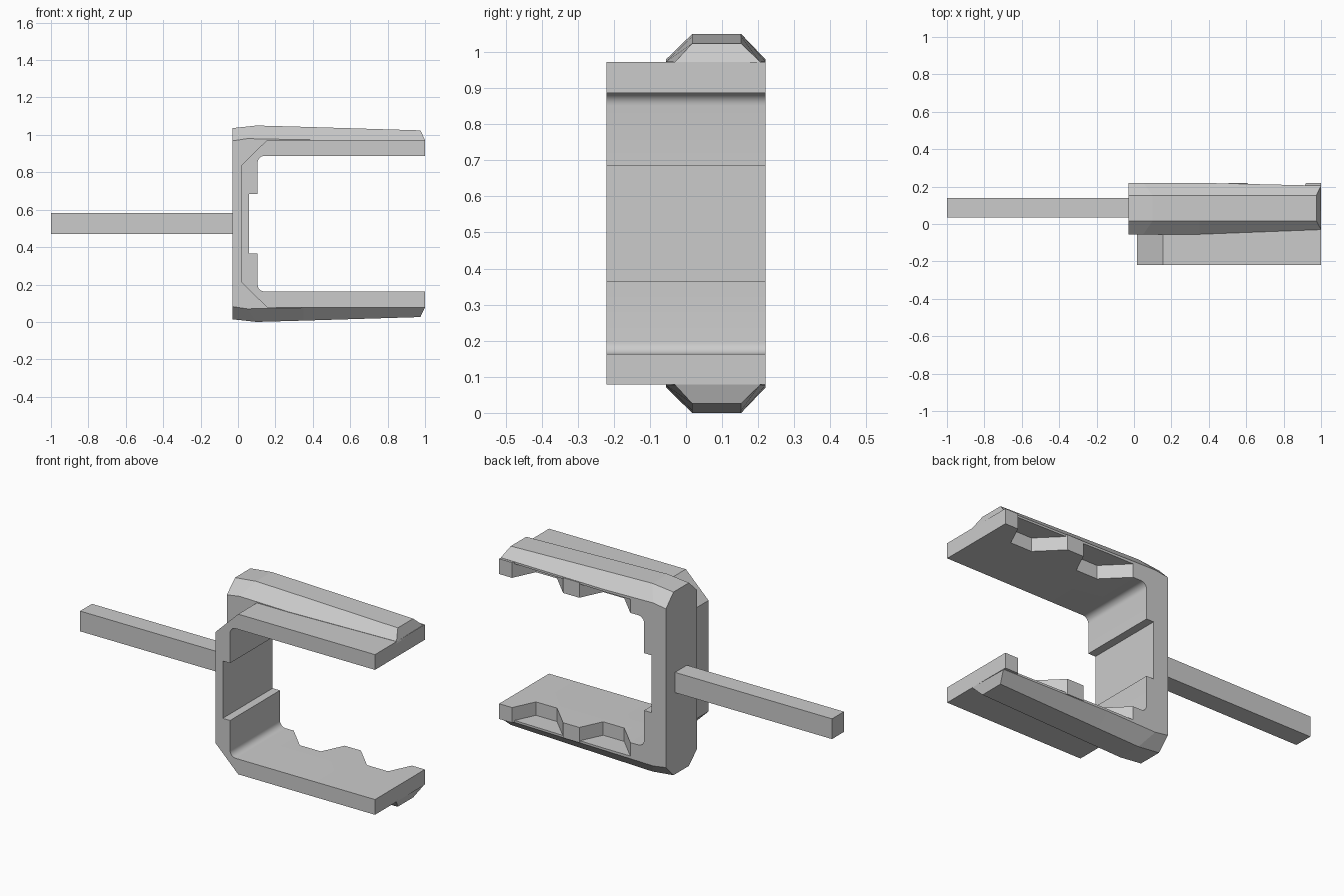
import bpy, bmesh, math
from mathutils import Vector

if "Cube" in bpy.data.objects:
    bpy.data.objects.remove(bpy.data.objects["Cube"], do_unlink=True)

MID = 0.525  # height of the symmetry plane

metal = bpy.data.materials.new("light_grey")
metal.use_nodes = True
grey = (0.6, 0.6, 0.6, 1)
metal.diffuse_color = grey
metal.node_tree.nodes["Principled BSDF"].inputs["Base Color"].default_value = grey


def finish(name, bm):
    bmesh.ops.recalc_face_normals(bm, faces=bm.faces)
    mesh = bpy.data.meshes.new(name)
    bm.to_mesh(mesh)
    bm.free()
    mesh.materials.append(metal)
    obj = bpy.data.objects.new(name, mesh)
    bpy.context.collection.objects.link(obj)
    return obj


def loft(name, *rings):
    """Skin a closed solid through rings of matching points."""
    bm = bmesh.new()
    loops = [[bm.verts.new(p) for p in ring] for ring in rings]
    for a, b in zip(loops, loops[1:]):
        for i in range(len(a)):
            j = (i + 1) % len(a)
            bm.faces.new((a[i], a[j], b[j], b[i]))
    bm.faces.new(loops[0])
    bm.faces.new(loops[-1])
    return finish(name, bm)


def smooth(obj):
    bpy.ops.object.select_all(action='DESELECT')
    bpy.context.view_layer.objects.active = obj
    obj.select_set(True)
    bpy.ops.object.shade_smooth_by_angle(angle=math.radians(25))


def bracket(name, outer, y0, y1):
    """C-shaped slab; outer lists the upper half of its outside edge."""
    r = 0.035
    fillet = [(0.105 + r - r * math.cos(t), 0.887 - r + r * math.sin(t))
              for t in (math.radians(90 - 15 * k) for k in range(7))]
    upper = outer + [(1, 0.972), (1, 0.887)] + fillet
    upper += [(0.105, 0.685), (0.06, 0.685)]
    profile = upper + [(x, 2 * MID - z) for x, z in reversed(upper)]
    return loft(name, *[[(x, y, z) for x, z in profile] for y in (y0, y1)])


# Front half of the body, with chamfered outer corners
front = bracket("front_bracket", [(0.015, 0.835), (0.155, 0.972)], -0.22, -0.055)

# Rear half of the body, square behind the spine
rear = bracket("rear_bracket", [(-0.03, 0.966), (0.05, 0.972)], -0.055, 0.22)

# Pad pockets cut through the rear edges of both arms
for k in range(2):
    outline = [(0.92, 0.3), (0.92, 0.22), (0.86, 0.095), (0.73, 0.095),
               (0.605, 0.22), (0.605, 0.3)]
    cutter = loft("pocket_cutter", *[[(x - 0.415 * k, y, z) for x, y in outline]
                                     for z in (-0.1, 1.2)])
    cutter.hide_render = True
    mod = rear.modifiers.new("pocket", 'BOOLEAN')
    mod.operation = 'DIFFERENCE'
    mod.solver = 'EXACT'
    mod.object = cutter
    bpy.context.view_layer.objects.active = rear
    bpy.ops.object.modifier_apply(modifier=mod.name)
    bpy.data.objects.remove(cutter, do_unlink=True)
for part in (front, rear):
    smooth(part)


# Chamfered ribs along the outside of each arm
def rib_ring(x, x_ridge, y0, y1, shoulder, ridge):
    return [(x, y0, 0.962), (x, y0, shoulder), (x_ridge, 0.017, ridge),
            (x_ridge, 0.153, ridge), (x, y1, shoulder), (x, y1, 0.962)]


stations = [rib_ring(-0.03, -0.03, -0.055, 0.22, 0.968, 1.036),
            rib_ring(0.05, 0.1, -0.055, 0.22, 0.98, 1.05),
            rib_ring(0.35, 0.35, -0.055, 0.22, 0.974, 1.043),
            rib_ring(1, 0.975, -0.03, 0.205, 0.973, 1.024)]
loft("upper_rib", *stations)
loft("lower_rib", *[[(x, y, 2 * MID - z) for x, y, z in ring] for ring in stations])

# Square bar projecting from the spine
loft("side_bar", *[[(x, y, z) for y, z in ((0.035, 0.47), (0.14, 0.47),
                                           (0.14, 0.583), (0.035, 0.583))]
                   for x in (-1, -0.02)])
